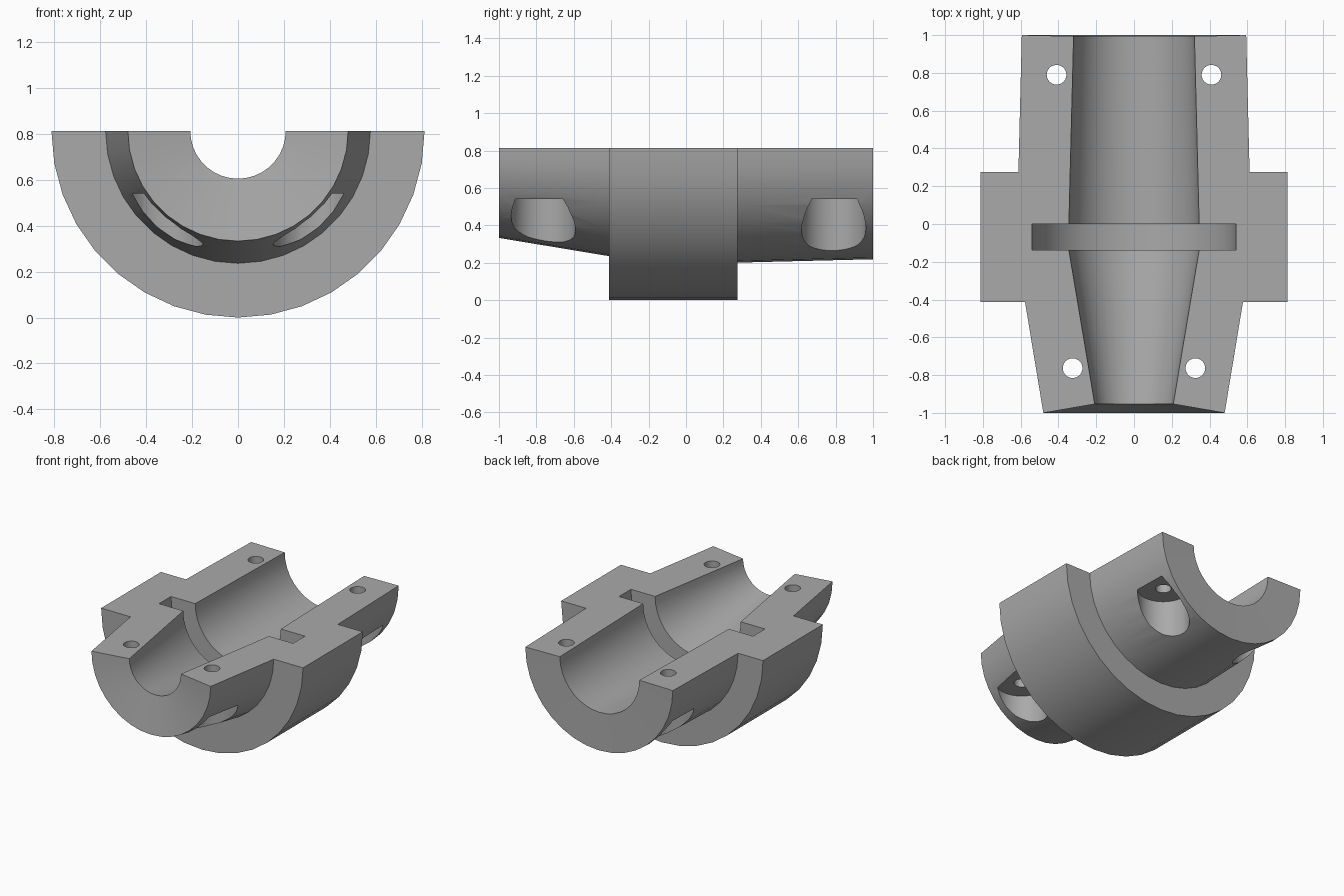
import bpy, bmesh, math
from mathutils import Matrix

AXIS_Z = 0.813   # height of the split plane and of the bore axis
SEGMENTS = 18    # facets around the half turn

if "Cube" in bpy.data.objects:
    bpy.data.objects.remove(bpy.data.objects["Cube"])

grey = bpy.data.materials.new("plain grey")
grey.use_nodes = True
colour = (0.40, 0.40, 0.40, 1)
grey.diffuse_color = colour
grey.node_tree.nodes["Principled BSDF"].inputs["Base Color"].default_value = colour


def add_object(name, bm):
    bmesh.ops.recalc_face_normals(bm, faces=bm.faces)
    mesh = bpy.data.meshes.new(name)
    bm.to_mesh(mesh)
    bm.free()
    mesh.materials.append(grey)
    obj = bpy.data.objects.new(name, mesh)
    bpy.context.collection.objects.link(obj)
    return obj


# Half shell: a (y, radius) section swept half a turn about the bore axis
section = [(-1, 0.48), (-0.413, 0.577), (-0.413, 0.813), (0.275, 0.813),
           (0.275, 0.612), (1, 0.594), (0.994, 0.32), (0, 0.345),
           (0, 0.54), (-0.137, 0.54), (-0.137, 0.345), (-0.953, 0.208)]
bm = bmesh.new()
rings = []
for i in range(SEGMENTS + 1):
    a = math.pi * i / SEGMENTS
    rings.append([bm.verts.new((r * math.cos(a), y, AXIS_Z - r * math.sin(a)))
                  for y, r in section])
n = len(section)
for a, b in zip(rings, rings[1:]):
    for j in range(n):
        k = (j + 1) % n
        bm.faces.new((a[j], a[k], b[k], b[j]))
bm.faces.new(rings[0])
bm.faces.new(rings[-1])
shell = add_object("half_shell", bm)


# Bolt holes, with wide pockets for the bolt heads opening downwards
def cutter(name, x, y, radius, bottom, top):
    bm = bmesh.new()
    bmesh.ops.create_cone(bm, cap_ends=True, segments=36, radius1=radius, radius2=radius,
                          depth=top - bottom,
                          matrix=Matrix.Translation((x, y, (top + bottom) / 2)))
    obj = add_object(name, bm)
    obj.hide_render = True
    return obj


cutters = []
for x, y in ((0.41, 0.79), (0.325, -0.763)):
    for side in (-1, 1):
        cutters.append(cutter("bolt_hole_cutter", side * x, y, 0.052, 0.3, 1))
        cutters.append(cutter("head_pocket_cutter", side * x, y, 0.172, -0.1, 0.54))

bpy.context.view_layer.objects.active = shell
shell.select_set(True)
for c in cutters:
    mod = shell.modifiers.new("cut", "BOOLEAN")
    mod.operation = "DIFFERENCE"
    mod.solver = "EXACT"
    mod.object = c
    bpy.ops.object.modifier_apply(modifier=mod.name)
for c in cutters:
    bpy.data.objects.remove(c)

# Rounded walls shade softly, machined edges stay crisp
bpy.ops.object.shade_smooth_by_angle(angle=math.radians(30))
